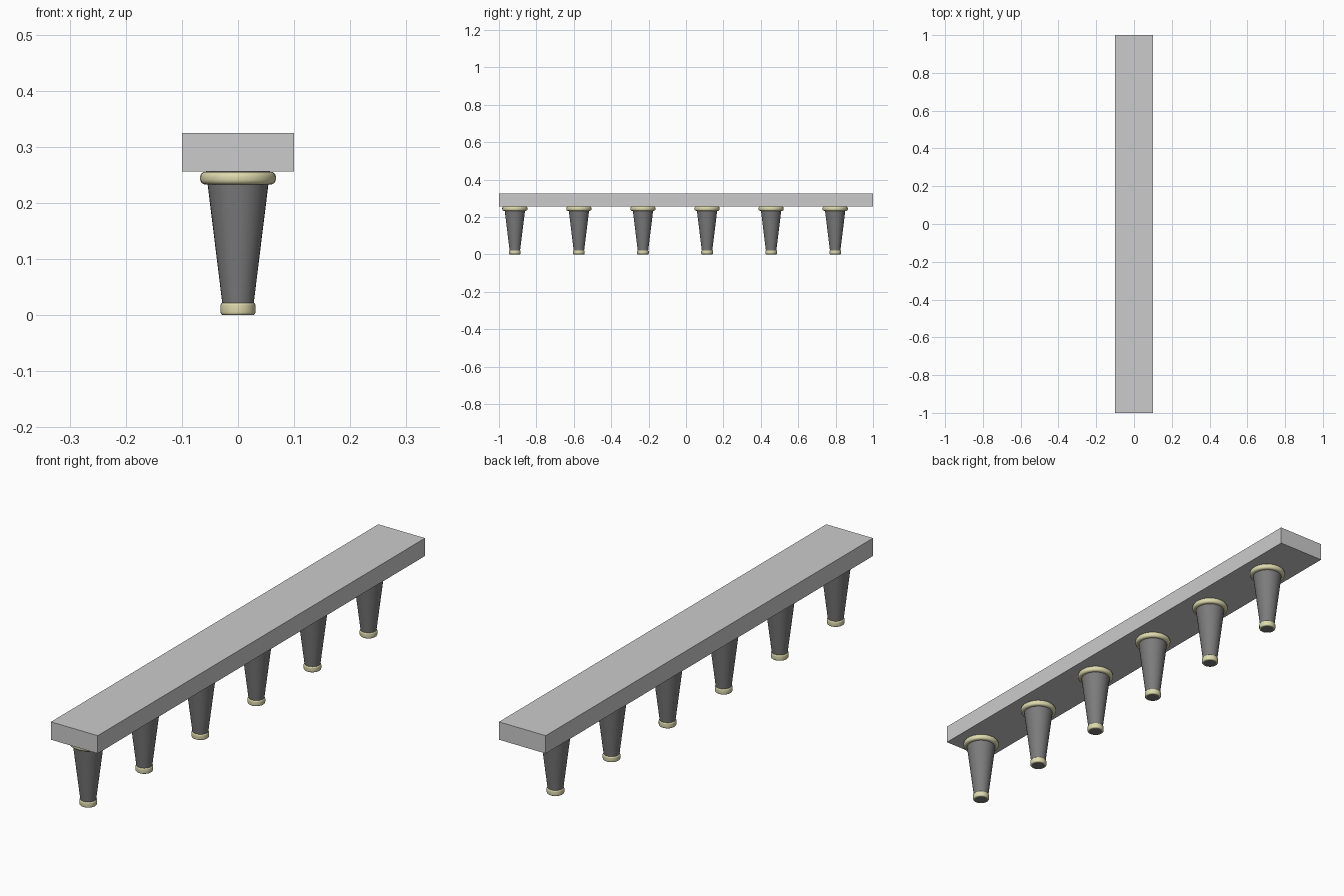
import bpy, bmesh, math

if "Cube" in bpy.data.objects:
    bpy.data.objects.remove(bpy.data.objects["Cube"])

SIDES = 32
LEG_Y = [-0.915 + 0.3425 * i for i in range(6)]


def material(name, color):
    m = bpy.data.materials.new(name)
    m.diffuse_color = (*color, 1)
    m.use_nodes = True
    m.node_tree.nodes["Principled BSDF"].inputs["Base Color"].default_value = m.diffuse_color
    return m


def lathe(name, profile, mat, closed):
    """Spin an (r, z) profile round z; closed loops make rings, open ones get caps."""
    bm = bmesh.new()
    rows = []
    for r, z in profile:
        rows.append([bm.verts.new((r * math.cos(2 * math.pi * k / SIDES),
                                   r * math.sin(2 * math.pi * k / SIDES), z))
                     for k in range(SIDES)])
    pairs = list(zip(rows, rows[1:]))
    if closed:
        pairs.append((rows[-1], rows[0]))
    else:
        bm.faces.new(rows[0][::-1])
        bm.faces.new(rows[-1])
    for a, b in pairs:
        for k in range(SIDES):
            n = (k + 1) % SIDES
            bm.faces.new((a[k], a[n], b[n], b[k]))
    bmesh.ops.recalc_face_normals(bm, faces=bm.faces)
    me = bpy.data.meshes.new(name)
    bm.to_mesh(me)
    bm.free()
    me.materials.append(mat)
    return me


def rounded_band(inner, outer, z0, z1, cut, steps=4):
    """Ring cross-section with rounded outer corners."""
    pts = [(inner, z0)]
    for zc, start in ((z0 + cut, -90), (z1 - cut, 0)):
        for i in range(steps + 1):
            a = math.radians(start + 90 * i / steps)
            pts.append((outer - cut + cut * math.cos(a), zc + cut * math.sin(a)))
    return pts + [(inner, z1)]


dark = material("dark_wood", (0.2, 0.2, 0.2))
brass = material("pale_brass", (0.72, 0.69, 0.42))

# Plank top
bpy.ops.mesh.primitive_cube_add(size=1, location=(0, 0, 0.2905))
plank = bpy.context.object
plank.name = "plank"
plank.scale = (0.2, 2, 0.069)
bpy.ops.object.transform_apply(location=False, rotation=False, scale=True)

# Tapered leg with a collar under the plank and a band at the foot
parts = {
    "leg": lathe("leg", [(0.0255, 0.001), (0.057, 0.256)], dark, False),
    "top_collar": lathe("top_collar", rounded_band(0.052, 0.0675, 0.233, 0.2555, 0.009), brass, True),
    "foot_band": lathe("foot_band", rounded_band(0.025, 0.031, 0.0, 0.0225, 0.005), brass, True),
}

# Repeat along the plank
for i, y in enumerate(LEG_Y):
    for name, mesh in parts.items():
        ob = bpy.data.objects.new(f"{name}_{i + 1}", mesh)
        ob.location.y = y
        bpy.context.collection.objects.link(ob)
        bpy.ops.object.select_all(action='DESELECT')
        ob.select_set(True)
        bpy.context.view_layer.objects.active = ob
        if i == 0:
            bpy.ops.object.shade_smooth_by_angle(angle=math.radians(35))
